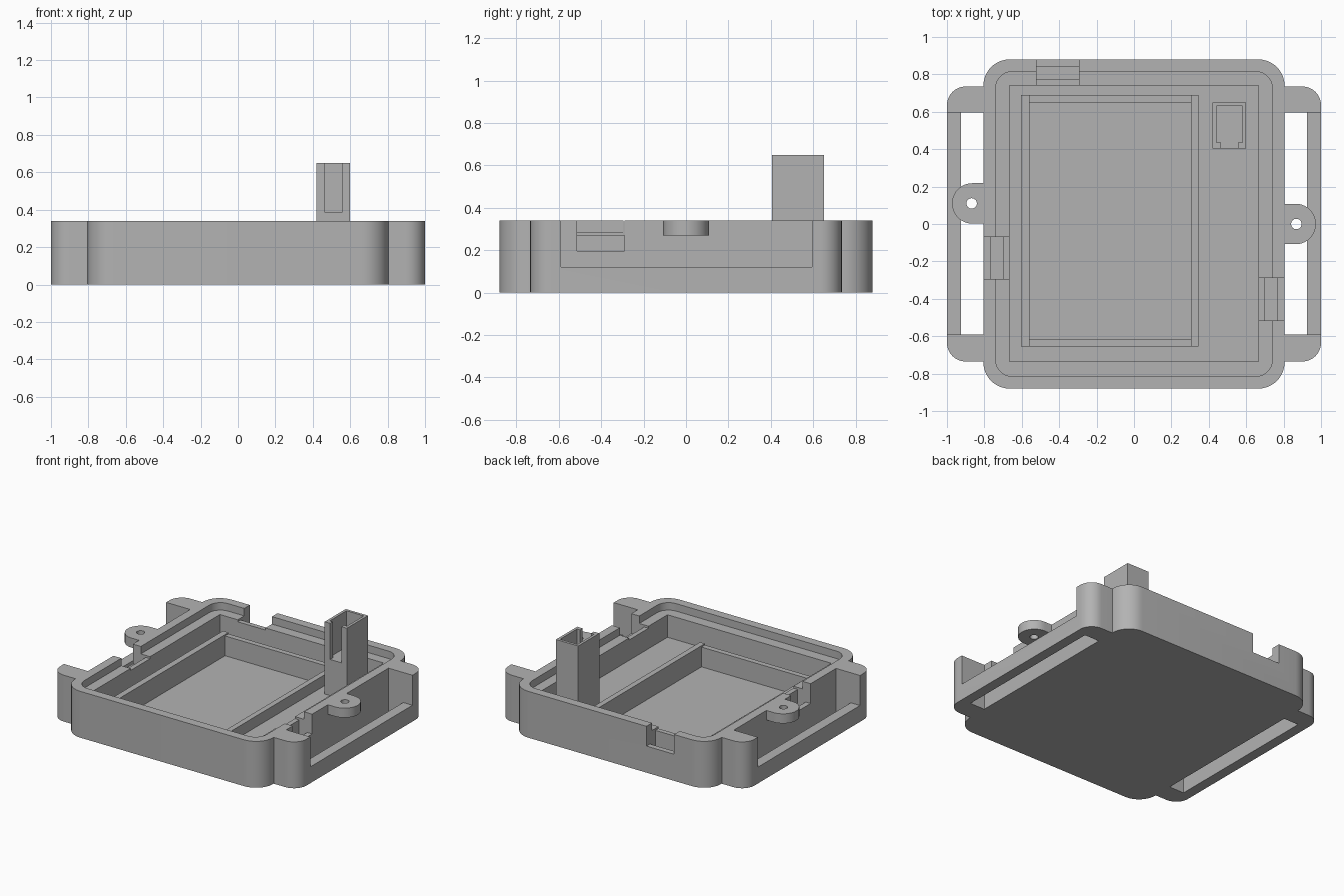
import bpy, bmesh, math

cube = bpy.data.objects.get("Cube")
if cube:
    bpy.data.objects.remove(cube, do_unlink=True)

grey = bpy.data.materials.new("plain grey")
grey.use_nodes = True
colour = (0.45, 0.45, 0.45, 1)
grey.diffuse_color = colour
grey.node_tree.nodes["Principled BSDF"].inputs["Base Color"].default_value = colour


def prism(name, outline, z0, z1):
    """Extrude a flat outline from z0 to z1."""
    bm = bmesh.new()
    face = bm.faces.new([bm.verts.new((x, y, z0)) for x, y in outline])
    top = bmesh.ops.extrude_face_region(bm, geom=[face])["geom"]
    for v in top:
        if isinstance(v, bmesh.types.BMVert):
            v.co.z = z1
    bmesh.ops.recalc_face_normals(bm, faces=bm.faces)
    mesh = bpy.data.meshes.new(name)
    bm.to_mesh(mesh)
    bm.free()
    mesh.materials.append(grey)
    obj = bpy.data.objects.new(name, mesh)
    bpy.context.collection.objects.link(obj)
    return obj


def arc(cx, cy, r, start, end, n):
    return [(cx + r * math.cos(math.radians(start + (end - start) * i / n)),
             cy + r * math.sin(math.radians(start + (end - start) * i / n)))
            for i in range(n + 1)]


def box(name, x0, x1, y0, y1, z0, z1):
    x0, x1 = sorted((x0, x1))
    return prism(name, [(x0, y0), (x1, y0), (x1, y1), (x0, y1)], z0, z1)


def rounded(name, hx, hy, r, z0, z1):
    pts = []
    for i, (sx, sy) in enumerate([(1, 1), (-1, 1), (-1, -1), (1, -1)]):
        pts += arc(sx * (hx - r), sy * (hy - r), r, 90 * i, 90 * i + 90, 10)
    return prism(name, pts, z0, z1)


def combine(obj, other, operation="DIFFERENCE"):
    mod = obj.modifiers.new("combine", "BOOLEAN")
    mod.operation = operation
    mod.solver = "EXACT"
    mod.object = other
    bpy.context.view_layer.objects.active = obj
    bpy.ops.object.modifier_apply(modifier=mod.name)
    bpy.data.objects.remove(other, do_unlink=True)


def smooth(obj):
    bpy.ops.object.select_all(action="DESELECT")
    obj.select_set(True)
    bpy.context.view_layer.objects.active = obj
    bpy.ops.object.shade_smooth_by_angle(angle=math.radians(30))


HEIGHT, FLOOR, OVER = 0.34, 0.12, 0.5

# Tray with strap ears on both sides
tray = rounded("tray", 0.805, 0.88, 0.14, 0, HEIGHT)
combine(tray, rounded("ears", 1.0, 0.735, 0.1, 0, HEIGHT), "UNION")
for s in (-1, 1):
    combine(tray, box("ear_gap", s * 0.805, s * 1.1, -0.59, 0.595, FLOOR, OVER))
    combine(tray, box("strap_slot", s * 0.805, s * 0.925, -0.59, 0.595, -0.1, OVER))

# Lid ledge, cavity and sunken battery bay
combine(tray, rounded("ledge_cut", 0.74, 0.815, 0.09, 0.285, OVER))
combine(tray, box("cavity", -0.665, 0.665, -0.735, 0.74, FLOOR, OVER))
combine(tray, box("bay", -0.56, 0.305, -0.615, 0.65, 0.045, OVER))

# Clip notches: outer opening, groove, inner lip (depth measured from the outside)
STEPS = [(-0.05, 0.04, 0.195), (0.04, 0.105, 0.15), (0.105, 0.16, 0.27)]
for a, b, z in STEPS:
    combine(tray, box("notch", 0.805 - a, 0.805 - b, -0.515, -0.29, z, OVER))
    combine(tray, box("notch", -0.805 + a, -0.805 + b, -0.295, -0.07, z, OVER))
    combine(tray, box("notch", -0.52, -0.295, 0.88 - b, 0.88 - a, z, OVER))
smooth(tray)

# Battery bay walls
for name, x0, x1 in (("left", 0.305, 0.345), ("right", -0.605, -0.56)):
    box("battery_wall_" + name, x0, x1, -0.655, 0.69, FLOOR - 0.01, 0.2)
for name, y0, y1 in (("front", -0.655, -0.615), ("back", 0.65, 0.69)):
    box("battery_wall_" + name, -0.56, 0.305, y0, y1, FLOOR - 0.01, 0.19)

# Screw tabs on the outside of the walls
for name, s, y in (("left", 1, 0.0), ("right", -1, 0.11)):
    edge = arc(0.865, 0, 0.108, -90, 90, 20) + [(0.79, 0.108), (0.79, -0.108)]
    tab = prism("screw_tab_" + name, [(s * px, y + py) for px, py in edge], 0.27, HEIGHT)
    hole = arc(s * 0.868, y, 0.028, 0, 345, 23)
    combine(tab, prism("screw_hole", hole, 0.2, OVER))
    smooth(tab)

# Hollow tower with a slot in its front
tower = box("tower", 0.42, 0.60, 0.405, 0.65, FLOOR - 0.01, 0.65)
combine(tower, box("tower_pocket", 0.44, 0.58, 0.435, 0.63, 0.385, 0.8))
combine(tower, box("tower_slot", 0.465, 0.555, 0.35, 0.5, 0.385, 0.8))
